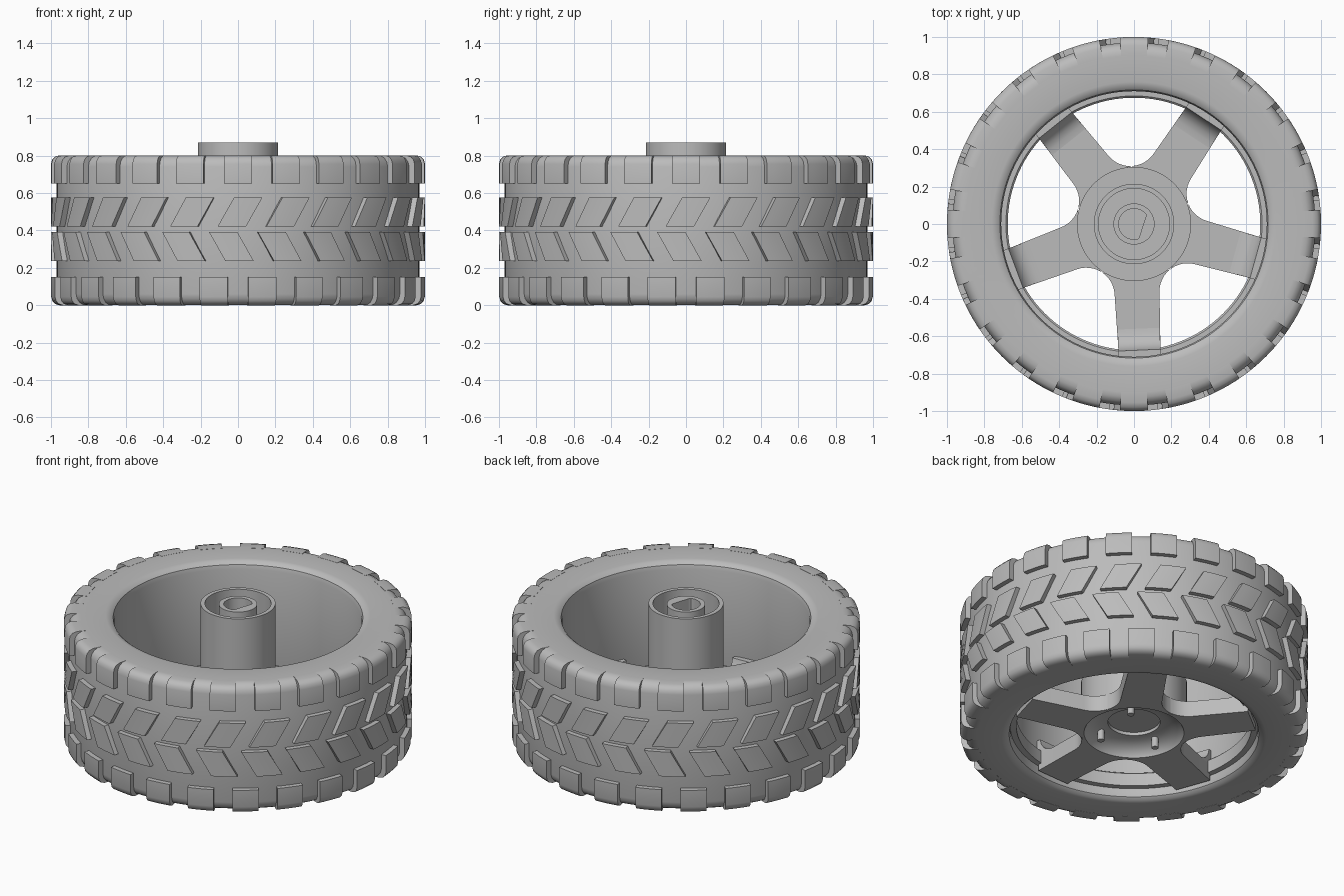
import bpy, bmesh, math
from math import sin, cos, pi, radians

if "Cube" in bpy.data.objects:
    bpy.data.objects.remove(bpy.data.objects["Cube"])

grey = bpy.data.materials.new("plain grey")
grey.use_nodes = True
grey.diffuse_color = (0.5, 0.5, 0.5, 1)
grey.node_tree.nodes["Principled BSDF"].inputs["Base Color"].default_value = (0.5, 0.5, 0.5, 1)


def finish(bm, name):
    bmesh.ops.recalc_face_normals(bm, faces=bm.faces)
    mesh = bpy.data.meshes.new(name)
    bm.to_mesh(mesh)
    bm.free()
    mesh.materials.append(grey)
    ob = bpy.data.objects.new(name, mesh)
    bpy.context.collection.objects.link(ob)
    bpy.ops.object.select_all(action='DESELECT')
    ob.select_set(True)
    bpy.context.view_layer.objects.active = ob
    bpy.ops.object.shade_smooth_by_angle(angle=radians(32))
    return ob


def lathe(name, profile, closed=True, steps=120):
    """Spin an (r, z) profile around the z axis."""
    bm = bmesh.new()
    vs = [bm.verts.new((r, 0, z)) for r, z in profile]
    es = [bm.edges.new(p) for p in zip(vs, vs[1:])]
    if closed:
        es.append(bm.edges.new((vs[-1], vs[0])))
    bmesh.ops.spin(bm, geom=vs + es, cent=(0, 0, 0), axis=(0, 0, 1),
                   angle=2 * pi, steps=steps, use_merge=True)
    bmesh.ops.remove_doubles(bm, verts=bm.verts, dist=1e-5)
    return finish(bm, name)


def prism(bm, bottom, top):
    """Solid between two matching point loops."""
    a = [bm.verts.new(p) for p in bottom]
    b = [bm.verts.new(p) for p in top]
    n = len(a)
    for i in range(n):
        bm.faces.new((a[i], a[(i + 1) % n], b[(i + 1) % n], b[i]))
    bm.faces.new(a[::-1])
    bm.faces.new(b)


def tread_row(name, profile, offset, slant=0.0, count=24, width=0.152, cuts=4):
    """Ring of raised blocks; slant shears each block around the tyre."""
    bm = bmesh.new()
    mid = sum(z for _, z in profile) / len(profile)
    n = len(profile)
    for k in range(count):
        centre = -pi / 2 + radians(offset) + 2 * pi * k / count
        loops = []
        for s in range(cuts + 1):
            base = centre + width * (s / cuts - 0.5)
            loop = []
            for r, z in profile:
                a = base + slant * (z - mid) / 0.15
                loop.append(bm.verts.new((r * cos(a), r * sin(a), z)))
            loops.append(loop)
        for p, q in zip(loops, loops[1:]):
            for i in range(n):
                j = (i + 1) % n
                bm.faces.new((p[i], p[j], q[j], q[i]))
        bm.faces.new(loops[0][::-1])
        bm.faces.new(loops[-1])
    return finish(bm, name)


# Tyre body, mirrored in height, with rounded shoulders and inner lips
upper = [(0.97, 0.74), (0.964, 0.765), (0.95, 0.785), (0.925, 0.799), (0.90, 0.8),
         (0.76, 0.8), (0.735, 0.795), (0.717, 0.78), (0.71, 0.755)]
lathe("tyre", upper + [(r, 0.8 - z) for r, z in reversed(upper)])

# Rim ledge that carries the spokes
lathe("rim_ledge", [(0.72, 0.07), (0.675, 0.07), (0.675, 0.15), (0.685, 0.16), (0.72, 0.16)])

# Shoulder blocks and the two slanted middle rows
shoulder = [(0.94, 0.65), (1.0, 0.65), (1.0, 0.755), (0.994, 0.777),
            (0.98, 0.793), (0.955, 0.801), (0.90, 0.801), (0.90, 0.75)]
tread_row("upper_shoulder_blocks", shoulder, 0)
tread_row("lower_shoulder_blocks", [(r, 0.8 - z) for r, z in shoulder], 7.5)
for name, z0, z1, off, slant in (("upper_slanted_blocks", 0.42, 0.575, 0.6, 0.085),
                                 ("lower_slanted_blocks", 0.235, 0.39, -2, -0.085)):
    tread_row(name, [(0.95, z0), (1.0, z0), (1.0, z1), (0.95, z1)], off, slant)

# Hub: dished underside, wide base and hollow boss
lathe("hub", [(0, 0.12), (0.15, 0.12), (0.15, 0.10), (0.20, 0.095), (0.25, 0.075), (0.28, 0.045),
              (0.287, 0.03), (0.305, 0.03), (0.305, 0.35), (0.215, 0.35), (0.215, 0.87),
              (0.19, 0.87), (0.19, 0.5), (0, 0.5)], closed=False, steps=72)

# Axle socket: round tube with a D-shaped bore
bm = bmesh.new()
N = 72
rings = []
for bore, z in ((False, 0.5), (False, 0.865), (True, 0.865), (True, 0.5)):
    ring = []
    for i in range(N):
        a = 2 * pi * i / N
        r = 0.11
        if bore:
            c = cos(a + radians(18))
            r = min(0.082, 0.048 / c) if c > 0 else 0.082
        ring.append(bm.verts.new((r * cos(a), r * sin(a), z)))
    rings.append(ring)
for p, q in zip(rings, rings[1:] + rings[:1]):
    for i in range(N):
        j = (i + 1) % N
        bm.faces.new((p[i], p[j], q[j], q[i]))
finish(bm, "axle_socket")

# Five spokes with rounded webs at the hub and a curved rise into the rim
side = [(0.373 + 0.151 * cos(radians(t)), 0.271 + 0.151 * sin(radians(t)))
        for t in range(-144, -89, 9)] + [(0.69, 0.112)]
inner = [(0.297 * cos(radians(t)), 0.297 * sin(radians(t))) for t in (-18, 0, 18)]
outline = inner + side + [(u, -v) for u, v in reversed(side)]
rise = [(0.56, 0.12), (0.56, 0.13), (0.59, 0.134), (0.62, 0.145), (0.645, 0.165),
        (0.665, 0.195), (0.675, 0.23), (0.715, 0.23), (0.715, 0.12)]
bm = bmesh.new()
for k in range(5):
    a = radians(-87.5 + 72 * k)

    def place(u, v, z):
        return (u * cos(a) - v * sin(a), u * sin(a) + v * cos(a), z)
    prism(bm, [place(u, v, 0.03) for u, v in outline], [place(u, v, 0.13) for u, v in outline])
    prism(bm, [place(u, -0.113, z) for u, z in rise], [place(u, 0.113, z) for u, z in rise])
finish(bm, "spokes")

# Small pegs hanging under the hub
bm = bmesh.new()
for deg in (45, 295, 195):
    cx, cy = 0.21 * cos(radians(deg)), 0.21 * sin(radians(deg))
    circle = [(cx + 0.02 * cos(i * pi / 8), cy + 0.02 * sin(i * pi / 8)) for i in range(16)]
    prism(bm, [(x, y, 0.03) for x, y in circle], [(x, y, 0.11) for x, y in circle])
finish(bm, "hub_pegs")
